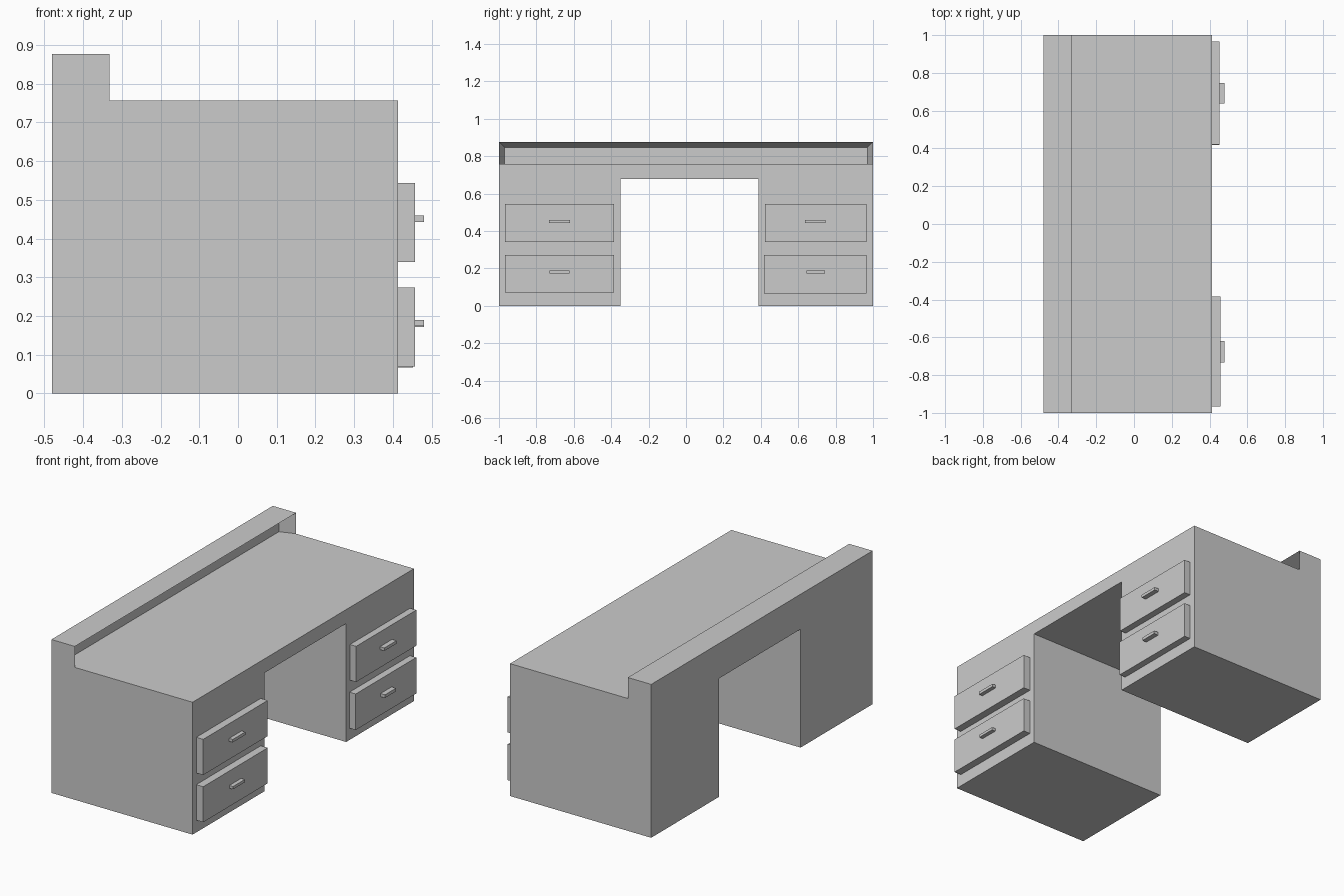
import bpy
import bmesh

if "Cube" in bpy.data.objects:
    bpy.data.objects.remove(bpy.data.objects["Cube"])

X_BACK, X_FRONT, TOP = -0.48, 0.413, 0.757


def mesh_object(name, verts, faces):
    bm = bmesh.new()
    vs = [bm.verts.new(v) for v in verts]
    for f in faces:
        bm.faces.new([vs[i] for i in f])
    bmesh.ops.recalc_face_normals(bm, faces=bm.faces)
    mesh = bpy.data.meshes.new(name)
    bm.to_mesh(mesh)
    bm.free()
    ob = bpy.data.objects.new(name, mesh)
    bpy.context.collection.objects.link(ob)
    return ob


def prism(name, profile, x0, x1):
    """Extrude a (y, z) outline along x."""
    n = len(profile)
    verts = [(x, y, z) for x in (x0, x1) for y, z in profile]
    faces = [list(range(n)), list(range(n, 2 * n))]
    faces += [[i, (i + 1) % n, n + (i + 1) % n, n + i] for i in range(n)]
    return mesh_object(name, verts, faces)


def box(name, x, y, z):
    return prism(name, [(y[0], z[0]), (y[1], z[0]), (y[1], z[1]), (y[0], z[1])], *x)


# Desk body: two pedestals joined over an open kneehole
prism("desk_body", [(-1, 0), (-0.35, 0), (-0.35, 0.677), (0.387, 0.677),
                    (0.387, 0), (1, 0), (1, TOP), (-1, TOP)], X_BACK, X_FRONT)

# Rear ledge: raised block whose front is a recess with slanted rims
LEDGE_TOP, LIP, RECESS = 0.877, -0.332, -0.42


def arch(x, y, z):
    return [(x, -y, TOP), (x, -y, z), (x, y, z), (x, y, TOP)]


ledge_verts = arch(X_BACK, 1, LEDGE_TOP) + arch(LIP, 1, LEDGE_TOP) + arch(RECESS, 0.97, 0.847)
ledge_faces = [[0, 1, 2, 3], [8, 9, 10, 11]]
for ring in (0, 4):
    for i in range(3):
        a = ring + i
        ledge_faces.append([a, a + 1, a + 5, a + 4])
mesh_object("rear_ledge", ledge_verts, ledge_faces)

# Drawers: front panel (y, z), handle (y, z), panel front x
drawers = {
    "left_upper": ((-0.967, -0.384), (0.340, 0.544), (-0.733, -0.620), (0.443, 0.460), 0.457),
    "left_lower": ((-0.967, -0.384), (0.070, 0.273), (-0.730, -0.624), (0.174, 0.190), 0.457),
    "right_upper": ((0.422, 0.965), (0.340, 0.544), (0.637, 0.746), (0.443, 0.460), 0.452),
    "right_lower": ((0.418, 0.965), (0.067, 0.273), (0.643, 0.742), (0.172, 0.190), 0.452),
}
for key, (y, z, hy, hz, x) in drawers.items():
    box(key + "_drawer", (X_FRONT, x), y, z)
    box(key + "_handle", (x, 0.48), hy, hz)
